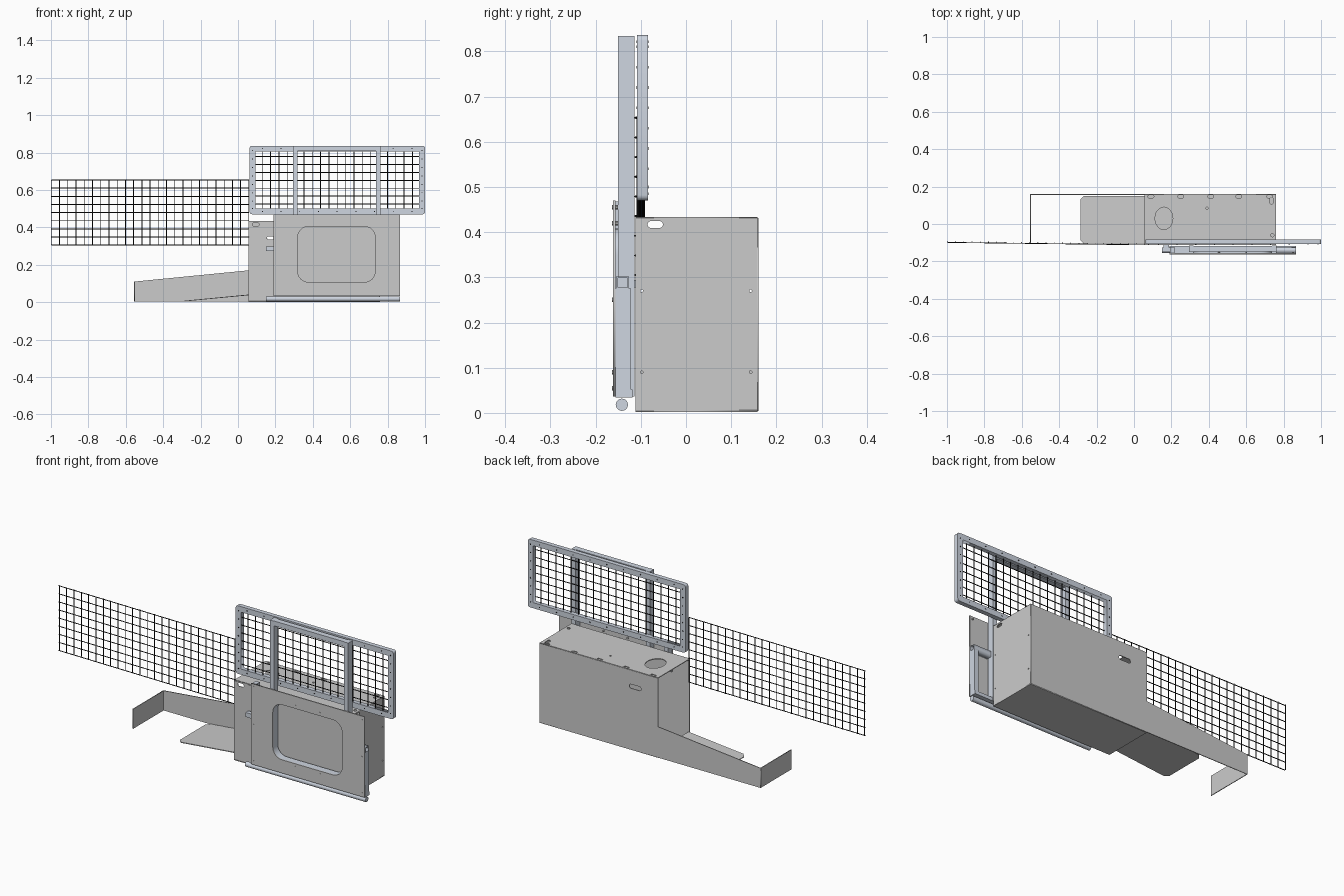
import bpy, bmesh, math
from mathutils import Vector, Matrix

if "Cube" in bpy.data.objects:
    bpy.data.objects.remove(bpy.data.objects["Cube"])

def material(name, col):
    m = bpy.data.materials.new(name)
    m.diffuse_color = (*col, 1)
    m.use_nodes = True
    m.node_tree.nodes["Principled BSDF"].inputs["Base Color"].default_value = m.diffuse_color
    return m

FRAME = material("pale_steel", (0.62, 0.67, 0.75))
BLACK = material("black_wire", (0.01, 0.01, 0.01))
R90 = math.pi / 2
ROT = {"xy": (0, 0, 0), "xz": (R90, 0, 0), "yz": (R90, 0, R90)}

def link(name, mesh, mat=None):
    ob = bpy.data.objects.new(name, mesh)
    bpy.context.collection.objects.link(ob)
    if mat:
        mesh.materials.append(mat)
    return ob

def rounded(x0, x1, y0, y1, r=0.0, n=6):
    """Rectangle outline with rounded corners."""
    if r == 0:
        return [(x0, y0), (x1, y0), (x1, y1), (x0, y1)]
    pts = []
    for i, (cx, cy) in enumerate([(x1 - r, y1 - r), (x0 + r, y1 - r), (x0 + r, y0 + r), (x1 - r, y0 + r)]):
        for k in range(n + 1):
            a = (i + k / n) * R90
            pts.append((cx + r * math.cos(a), cy + r * math.sin(a)))
    return pts

def slot(cx, cy, w, h):
    return rounded(cx - w / 2, cx + w / 2, cy - h / 2, cy + h / 2, min(w, h) / 2 * 0.98)

def oval(cx, cy, w, h, n=24):
    return [(cx + w / 2 * math.cos(i * math.tau / n), cy + h / 2 * math.sin(i * math.tau / n)) for i in range(n)]

def plate(name, plane, pos, outline, holes=(), t=0.004, mat=None, rot=None):
    """Flat sheet with cut-outs, centred on pos along the plane's normal."""
    cu = bpy.data.curves.new(name, 'CURVE')
    cu.dimensions, cu.fill_mode, cu.extrude = '2D', 'BOTH', t / 2
    for loop in [outline, *holes]:
        sp = cu.splines.new('POLY')
        sp.points.add(len(loop) - 1)
        for p, (x, y) in zip(sp.points, loop):
            p.co = (x, y, 0, 1)
        sp.use_cyclic_u = True
    tmp = bpy.data.objects.new(name + "_tmp", cu)
    bpy.context.collection.objects.link(tmp)
    dg = bpy.context.evaluated_depsgraph_get()
    me = bpy.data.meshes.new_from_object(tmp.evaluated_get(dg))
    bpy.data.objects.remove(tmp)
    ob = link(name, me, mat)
    axis = {"xy": 2, "xz": 1, "yz": 0}[plane]
    loc = [0, 0, 0]
    loc[axis] = pos
    ob.location = loc if rot is None else rot[0]
    ob.rotation_euler = ROT[plane] if rot is None else rot[1]
    return ob

def box(name, x0, x1, y0, y1, z0, z1, mat=FRAME):
    bm = bmesh.new()
    bmesh.ops.create_cube(bm, size=1)
    for v in bm.verts:
        v.co = Vector(((x0 + x1) / 2 + v.co.x * (x1 - x0), (y0 + y1) / 2 + v.co.y * (y1 - y0),
                       (z0 + z1) / 2 + v.co.z * (z1 - z0)))
    me = bpy.data.meshes.new(name)
    bm.to_mesh(me)
    return link(name, me, mat)

def rods(name, segs, r, mat, sides=6):
    """Many straight rods joined into one object."""
    bm = bmesh.new()
    for a, b in segs:
        a, b = Vector(a), Vector(b)
        d = b - a
        m = Matrix.Translation((a + b) / 2) @ d.to_track_quat('Z', 'Y').to_matrix().to_4x4()
        bmesh.ops.create_cone(bm, cap_ends=True, segments=sides, radius1=r, radius2=r, depth=d.length, matrix=m)
    me = bpy.data.meshes.new(name)
    bm.to_mesh(me)
    return link(name, me, mat)

def wire_mesh(name, x0, x1, z0, z1, ya, yb, nx, nz, r=0.0024):
    segs = []
    for i in range(nx + 1):
        f = i / nx
        x, y = x0 + (x1 - x0) * f, ya + (yb - ya) * f
        segs.append(((x, y + r, z0), (x, y + r, z1)))
    for j in range(nz + 1):
        z = z0 + (z1 - z0) * j / nz
        segs.append(((x0, ya - r, z), (x1, yb - r, z)))
    rods(name, segs, r, BLACK)

# Sheet-metal box, open at its left end
plate("box_top", "xy", 0.431, rounded(0.055, 0.76, -0.112, 0.158),
      [oval(0.16, 0.03, 0.095, 0.12), oval(0.39, 0.085, 0.012, 0.012, 10), oval(0.74, -0.06, 0.018, 0.018, 12),
       slot(0.735, 0.125, 0.016, 0.036)] + [slot(x, 0.147, 0.032, 0.014) for x in (0.09, 0.25, 0.41, 0.56, 0.725)])
plate("box_floor", "xy", 0.004, rounded(0.055, 0.76, -0.112, 0.158))
plate("box_right_side", "yz", 0.758, rounded(-0.112, 0.158, 0.004, 0.431),
      [slot(-0.068, 0.417, 0.034, 0.015)] + [oval(y, z, 0.006, 0.006, 8) for y in (-0.098, 0.143)
                                            for z in (0.09, 0.27)])
plate("box_front", "xz", -0.110, rounded(0.055, 0.76, 0.004, 0.433),
      [slot(0.095, 0.416, 0.036, 0.018), slot(0.172, 0.343, 0.034, 0.018)])
plate("box_back_and_wing", "xz", 0.158,
      [(-0.555, 0.004), (0.76, 0.004), (0.76, 0.431), (0.055, 0.431), (0.055, 0.17), (-0.555, 0.11)],
      [slot(0.19, 0.345, 0.07, 0.022)])
plate("wing_end_flange", "yz", -0.554, rounded(-0.102, 0.158, 0.004, 0.11))

# Sloping entry ramp and the lip that closes the floor below it
slope = math.atan2(0.033, 0.345)
plate("entry_ramp", "xy", 0,
      [(0, -0.085), (0.02, -0.105), (0.347, -0.105), (0.347, 0.15), (0.02, 0.15), (0, 0.13)],
      rot=((-0.287, 0, 0.006), (0, -slope, 0)))
plate("ramp_lip", "yz", 0.057, rounded(-0.108, 0.156, 0.004, 0.038))

# Door panel with a rounded window and a lip around it
window = rounded(0.32, 0.733, 0.108, 0.404, 0.055, 8)
plate("door_panel", "xz", -0.159, rounded(0.19, 0.866, 0.036, 0.47), [window], 0.006)
plate("window_lip", "xz", -0.138, rounded(0.316, 0.737, 0.104, 0.408, 0.059, 8), [window], 0.036, FRAME)
bolts = [(x, z) for x in (0.205, 0.85) for z in (0.055, 0.25, 0.455)]
bolts += [(x, z) for x in (0.455, 0.6) for z in (0.09, 0.42)]
rods("door_bolts", [((x, -0.1635, z), (x, -0.15, z)) for x, z in bolts], 0.005, None, 10)

# Door support frame
for side, x in (("left", 0.295), ("right", 0.737)):
    box(side + "_post", x, x + 0.024, -0.15, -0.114, 0.036, 0.834)
box("post_top_bar", 0.319, 0.737, -0.148, -0.118, 0.808, 0.834)
box("door_left_edge_bar", 0.192, 0.216, -0.156, -0.122, 0.036, 0.468)
box("door_right_edge_bar", 0.842, 0.866, -0.156, -0.122, 0.036, 0.275)
box("door_bottom_bar", 0.19, 0.866, -0.156, -0.118, 0.034, 0.052)
plate("door_side_tube", "yz", 0.813, rounded(-0.155, -0.126, 0.273, 0.302),
      [rounded(-0.151, -0.130, 0.277, 0.298)], 0.106, FRAME)
rail = rods("bottom_rail", [((0.15, -0.142, 0.018), (0.866, -0.142, 0.018))], 0.0135, FRAME, 20)
for p in rail.data.polygons:
    p.use_smooth = len(p.vertices) == 4
box("latch_block", 0.15, 0.195, -0.15, -0.126, 0.274, 0.298)
box("latch_tab", 0.158, 0.186, -0.126, -0.11, 0.278, 0.294)

# Upper guard: frame, screws and wire mesh
plate("guard_frame", "xz", -0.096, rounded(0.062, 1.0, 0.47, 0.836, 0.012, 3),
      [rounded(0.094, 0.968, 0.50, 0.806)], 0.024, FRAME)
screws = [(x, z) for x in (0.078, 0.984) for z in (0.5, 0.54, 0.585, 0.63, 0.675, 0.72, 0.765, 0.81)]
screws += [(0.13 + 0.1 * i, z) for i in range(9) for z in (0.485, 0.821)]
rods("guard_screws", [((x, -0.1095, z), (x, -0.0825, z)) for x, z in screws], 0.003, BLACK, 8)
wire_mesh("guard_wire_mesh", 0.085, 0.977, 0.483, 0.82, -0.102, -0.102, 20, 8)

# Long side fence
wire_mesh("side_fence_mesh", -0.998, 0.058, 0.305, 0.653, -0.096, -0.109, 24, 8)
